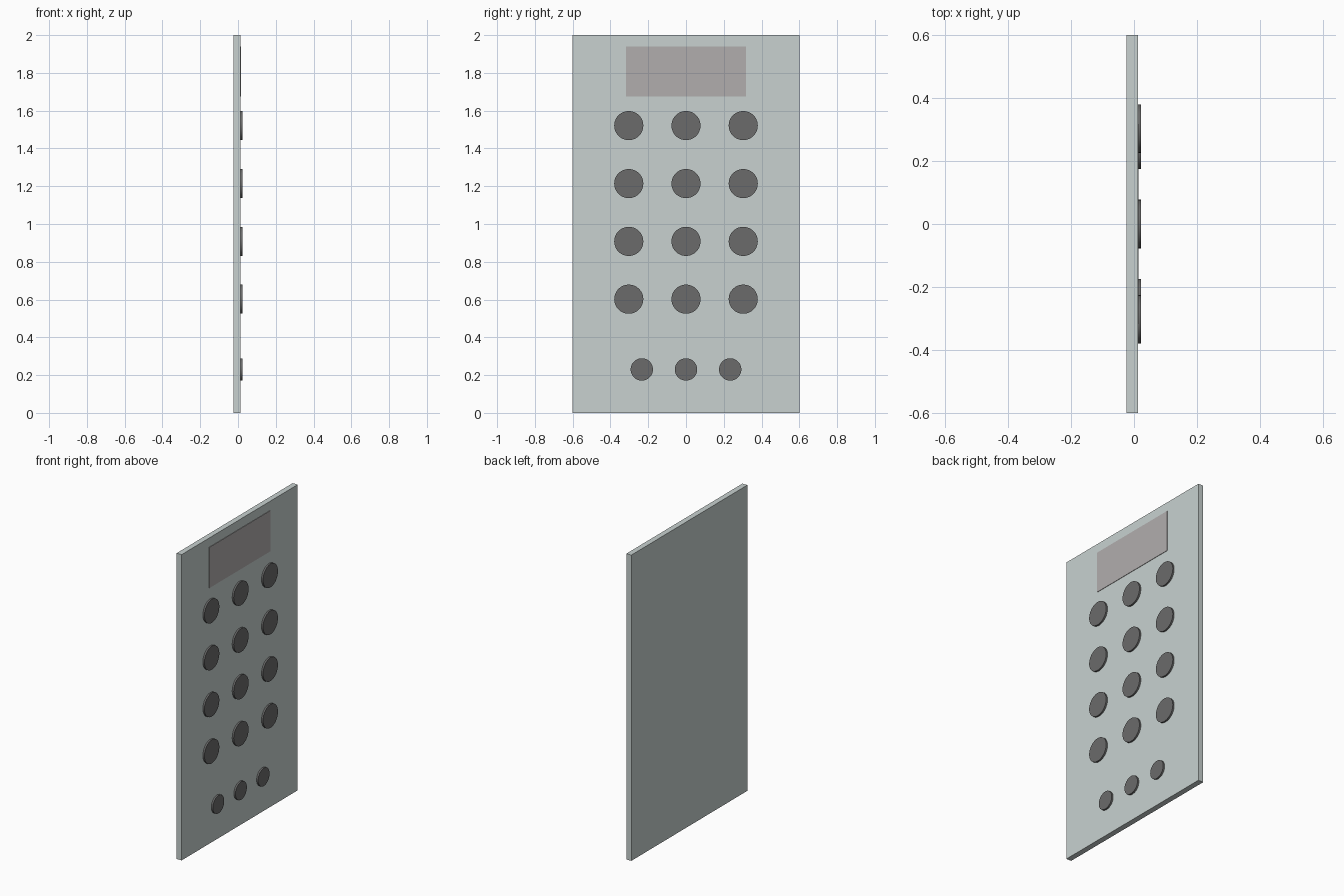
import bpy
from math import pi, radians

if "Cube" in bpy.data.objects:
    bpy.data.objects.remove(bpy.data.objects["Cube"])

FACE = 0.012    # x of the panel's front surface
BACK = -0.024


def material(name, rgb):
    m = bpy.data.materials.new(name)
    m.diffuse_color = (*rgb, 1)
    m.use_nodes = True
    m.node_tree.nodes["Principled BSDF"].inputs["Base Color"].default_value = m.diffuse_color
    return m


PANEL = material("pale_metal", (0.58, 0.64, 0.63))
DARK = material("dark_grey", (0.147, 0.147, 0.147))
GLASS = material("screen_grey", (0.44, 0.42, 0.42))


def box(name, x0, x1, y0, y1, z0, z1, mat):
    bpy.ops.mesh.primitive_cube_add(
        size=1, location=((x0 + x1) / 2, (y0 + y1) / 2, (z0 + z1) / 2))
    ob = bpy.context.object
    ob.name = name
    ob.scale = (x1 - x0, y1 - y0, z1 - z0)
    bpy.ops.object.transform_apply(location=False, rotation=False, scale=True)
    ob.data.materials.append(mat)


def button(name, y, z, r):
    x0, x1 = FACE - 0.001, 0.023
    bpy.ops.mesh.primitive_cylinder_add(
        vertices=48, radius=r, depth=x1 - x0,
        location=((x0 + x1) / 2, y, z), rotation=(0, pi / 2, 0))
    ob = bpy.context.object
    ob.name = name
    ob.data.materials.append(DARK)
    bpy.ops.object.shade_smooth_by_angle(angle=radians(30))


# Back plate and slightly raised display
box("panel", BACK, FACE, -0.6, 0.6, 0, 2, PANEL)
box("display", FACE - 0.001, FACE + 0.003, -0.317, 0.317, 1.674, 1.94, GLASS)

# Main keypad: four rows of three
for row, z in enumerate((1.521, 1.214, 0.908, 0.602)):
    for col in (-1, 0, 1):
        button(f"key_{row + 1}_{col + 2}", col * 0.303, z, 0.077)

# Smaller control buttons along the bottom
for col in (-1, 0, 1):
    button(f"control_button_{col + 2}", col * 0.234, 0.23, 0.059)
